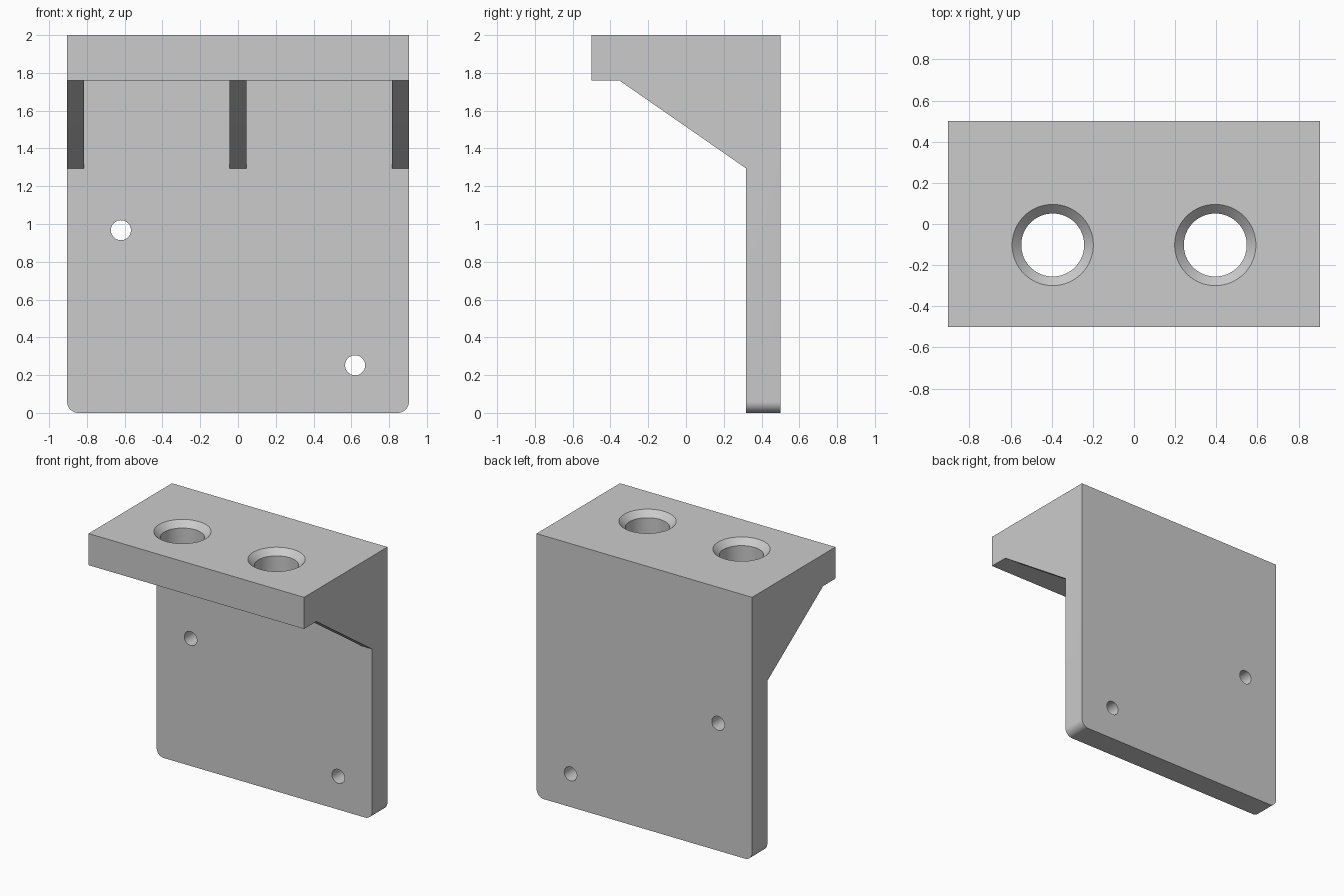
import bpy, bmesh, math
from mathutils import Matrix

if "Cube" in bpy.data.objects:
    bpy.data.objects.remove(bpy.data.objects["Cube"])

W = 0.905          # half width
PLATE_Y = 0.317    # front face of the wall plate
SHELF_Z = 1.76     # underside of the shelf


def make_object(name, bm):
    bmesh.ops.recalc_face_normals(bm, faces=bm.faces)
    mesh = bpy.data.meshes.new(name)
    bm.to_mesh(mesh)
    bm.free()
    obj = bpy.data.objects.new(name, mesh)
    bpy.context.collection.objects.link(obj)
    return obj


def side_prism(profile, x0, x1):
    """Extrude a (y, z) profile from x0 to x1."""
    bm = bmesh.new()
    face = bm.faces.new([bm.verts.new((x0, y, z)) for y, z in profile])
    new = bmesh.ops.extrude_face_region(bm, geom=[face])["geom"]
    verts = [g for g in new if isinstance(g, bmesh.types.BMVert)]
    bmesh.ops.translate(bm, vec=(x1 - x0, 0, 0), verts=verts)
    return bm


def turned(name, profile, matrix, seg=64):
    """Closed solid of revolution from (radius, height) steps."""
    bm = bmesh.new()
    rings = [[bm.verts.new((r * math.cos(2 * math.pi * i / seg),
                            r * math.sin(2 * math.pi * i / seg), h))
              for i in range(seg)] for r, h in profile]
    for a, b in zip(rings, rings[1:]):
        for i in range(seg):
            j = (i + 1) % seg
            bm.faces.new((a[i], a[j], b[j], b[i]))
    bm.faces.new(rings[0])
    bm.faces.new(rings[-1])
    bm.transform(matrix)
    return make_object(name, bm)


def combine(target, tool, operation):
    tool.hide_render = True
    mod = target.modifiers.new(tool.name, 'BOOLEAN')
    mod.operation = operation
    mod.solver = 'EXACT'
    mod.object = tool
    bpy.context.view_layer.objects.active = target
    bpy.ops.object.modifier_apply(modifier=mod.name)
    bpy.data.objects.remove(tool, do_unlink=True)


# Angle body: wall plate and shelf in one profile
bm = side_prism([(0.5, 0), (0.5, 2), (-0.5, 2), (-0.5, SHELF_Z),
                 (PLATE_Y, SHELF_Z), (PLATE_Y, 0)], -W, W)
corners = [e for e in bm.edges
           if all(v.co.z < 0.01 for v in e.verts)
           and abs(e.verts[0].co.x - e.verts[1].co.x) < 0.01]
bmesh.ops.bevel(bm, geom=corners, offset=0.06, segments=10, profile=0.5,
                affect='EDGES')
bracket = make_object("angle_bracket", bm)

# Three gusset ribs
for x in (-W, -0.045, W - 0.09):
    rib = make_object("gusset", side_prism(
        [(-0.353, SHELF_Z), (PLATE_Y, SHELF_Z), (PLATE_Y, 1.295),
         (PLATE_Y - 0.003, 1.297)], x, x + 0.09))
    combine(bracket, rib, 'UNION')

# Countersunk shelf holes
for x in (-0.395, 0.395):
    cut = turned("shelf_hole_cutter",
                 [(0.153, 1.6), (0.153, 1.955), (0.242, 2.045)],
                 Matrix.Translation((x, -0.102, 0)))
    combine(bracket, cut, 'DIFFERENCE')

# Small dowel holes through the wall plate
for x, z in ((-0.62, 0.967), (0.62, 0.252)):
    cut = turned("wall_hole_cutter", [(0.053, -0.7), (0.053, -0.2)],
                 Matrix.Translation((x, 0, z)) @ Matrix.Rotation(math.pi / 2, 4, 'X'),
                 seg=40)
    combine(bracket, cut, 'DIFFERENCE')

bpy.ops.object.select_all(action='DESELECT')
bracket.select_set(True)
bpy.context.view_layer.objects.active = bracket
bpy.ops.object.shade_smooth_by_angle(angle=math.radians(25))
